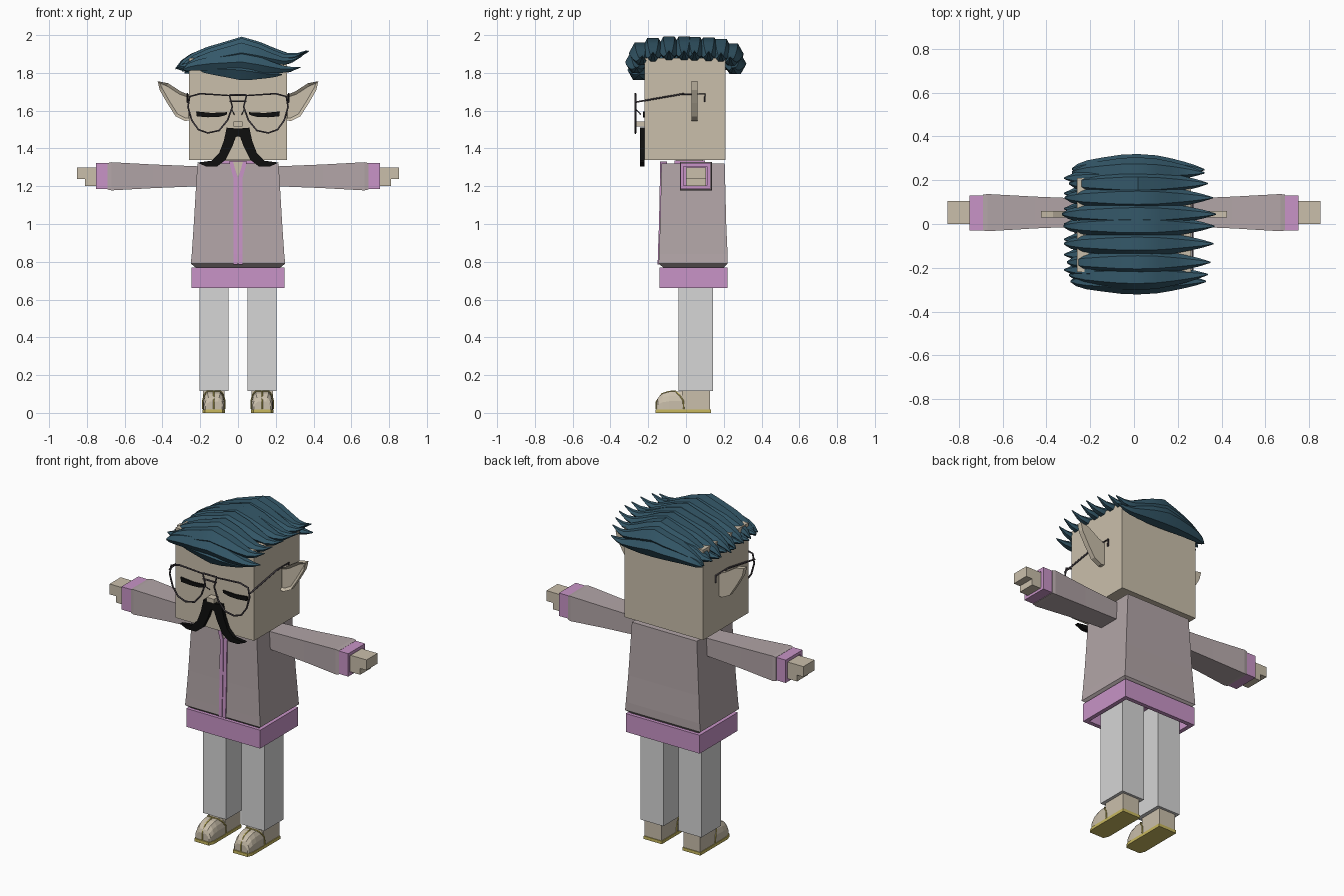
import bpy, bmesh, math
from mathutils import Vector

old = bpy.data.objects.get("Cube")
if old:
    bpy.data.objects.remove(old, do_unlink=True)


def material(name, rgb):
    # sRGB bytes to linear
    col = [((c / 255 + 0.055) / 1.055) ** 2.4 for c in rgb] + [1.0]
    m = bpy.data.materials.new(name)
    m.use_nodes = True
    m.diffuse_color = col
    m.node_tree.nodes["Principled BSDF"].inputs["Base Color"].default_value = col
    return m


SKIN = material("skin beige", (202, 191, 171))
COAT = material("jacket taupe", (178, 165, 167))
PINK = material("trim pink", (200, 148, 199))
WHITE = material("trouser white", (214, 214, 214))
HAIR = material("hair teal", (52, 88, 105))
BLACK = material("black", (14, 14, 14))
WIRE = material("wire grey", (72, 66, 72))
GOLD = material("sole yellow", (200, 184, 95))


def finish(name, bm, mat, mirror=False, smooth=False):
    bmesh.ops.recalc_face_normals(bm, faces=bm.faces)
    me = bpy.data.meshes.new(name)
    bm.to_mesh(me)
    bm.free()
    me.materials.append(mat)
    ob = bpy.data.objects.new(name, me)
    bpy.context.collection.objects.link(ob)
    if mirror:
        ob.modifiers.new("mirror", "MIRROR")
    if smooth:
        bpy.ops.object.select_all(action="DESELECT")
        ob.select_set(True)
        bpy.context.view_layer.objects.active = ob
        bpy.ops.object.shade_smooth_by_angle(angle=math.radians(35))
    return ob


def loft(name, rings, mat, **kw):
    """Skin a list of equal-sized point rings and cap both ends."""
    bm = bmesh.new()
    rows = [[bm.verts.new(p) for p in r] for r in rings]
    n = len(rows[0])
    for a, b in zip(rows, rows[1:]):
        for i in range(n):
            j = (i + 1) % n
            bm.faces.new((a[i], a[j], b[j], b[i]))
    bm.faces.new(rows[0])
    bm.faces.new(rows[-1])
    return finish(name, bm, mat, **kw)


def flat(z, x0, x1, y0, y1):
    return [(x0, y0, z), (x1, y0, z), (x1, y1, z), (x0, y1, z)]


def upright(x, y0, y1, z0, z1):
    return [(x, y0, z0), (x, y1, z0), (x, y1, z1), (x, y0, z1)]


def box(name, x, y, z, mat, **kw):
    return loft(name, [flat(z[0], *x, *y), flat(z[1], *x, *y)], mat, **kw)


def plate(name, pts, y0, y1, mat, **kw):
    return loft(name, [[(x, y, z) for x, z in pts] for y in (y0, y1)], mat, **kw)


def wire(name, pts, mat, radius=0.005, cyclic=False):
    cu = bpy.data.curves.new(name, "CURVE")
    cu.dimensions = "3D"
    cu.bevel_depth = radius
    cu.bevel_resolution = 1
    sp = cu.splines.new("POLY")
    sp.points.add(len(pts) - 1)
    for p, co in zip(sp.points, pts):
        p.co = (*co, 1)
    sp.use_cyclic_u = cyclic
    cu.materials.append(mat)
    ob = bpy.data.objects.new(name, cu)
    bpy.context.collection.objects.link(ob)


# Head, neck and nose
box("head", (-0.26, 0.26), (-0.22, 0.21), (1.34, 1.88), SKIN)
box("neck", (-0.09, 0.09), (-0.05, 0.09), (1.28, 1.35), SKIN)
box("nose", (-0.024, 0.024), (-0.262, -0.21), (1.515, 1.542), SKIN)

# Ears: pointed slabs with a recessed front
ear = plate("ears", [(0.25, 1.68), (0.30, 1.70), (0.37, 1.745), (0.425, 1.756), (0.415, 1.71),
                     (0.375, 1.64), (0.33, 1.57), (0.28, 1.545), (0.25, 1.55)],
            0.03, 0.06, SKIN, mirror=True)
bm = bmesh.new()
bm.from_mesh(ear.data)
front = [f for f in bm.faces if f.normal.y < -0.9]
bmesh.ops.inset_region(bm, faces=front, thickness=0.016, depth=0)
bmesh.ops.translate(bm, verts=front[0].verts, vec=(0, 0.012, 0))
bm.to_mesh(ear.data)
bm.free()

# Closed eyes and moustache
plate("closed_eyes", [(0.058, 1.592), (0.14, 1.588), (0.222, 1.596), (0.218, 1.57),
                      (0.16, 1.565), (0.10, 1.567), (0.06, 1.578)],
      -0.228, -0.219, BLACK, mirror=True)
plate("moustache", [(0, 1.505), (0.06, 1.51), (0.075, 1.44), (0.10, 1.375), (0.14, 1.335),
                    (0.215, 1.325), (0.17, 1.305), (0.11, 1.305), (0.065, 1.34),
                    (0.03, 1.41), (0.012, 1.46), (0, 1.465)],
      -0.243, -0.219, BLACK, mirror=True)

# Spectacles
rim = [(0.045, 1.68), (0.20, 1.69), (0.255, 1.675), (0.265, 1.62), (0.245, 1.55), (0.21, 1.50),
       (0.16, 1.482), (0.10, 1.495), (0.055, 1.55), (0.03, 1.62)]
for s, side in ((1, "left"), (-1, "right")):
    wire(side + "_rim", [(s * x, -0.268, z) for x, z in rim], WIRE, cyclic=True)
    wire(side + "_temple", [(s * 0.268, y, z) for y, z in
         ((-0.268, 1.645), (-0.02, 1.688), (0.10, 1.688), (0.10, 1.645))], WIRE)
    wire(side + "_nose_pad", [(s * 0.035, -0.268, 1.61), (s * 0.02, -0.24, 1.58)], WIRE, 0.003)
for z in (1.683, 1.65):
    wire("bridge", [(-0.045, -0.268, z), (0.045, -0.268, z)], WIRE)

# Jacket body, open hem band and collar
body = [(0.77, 0.225, -0.12, 0.20), (0.79, 0.25, -0.145, 0.22), (0.84, 0.245, -0.143, 0.22),
        (1.0, 0.234, -0.137, 0.213), (1.32, 0.215, -0.13, 0.205)]
loft("jacket_body", [flat(z, -w, w, a, b) for z, w, a, b in body], COAT)
loft("hem_band", [flat(z, -0.245 + t, 0.245 - t, -0.14 + t, 0.22 - t)
                  for z, t in ((0.77, 0), (0.66, 0), (0.66, 0.025), (0.76, 0.025))], PINK)
loft("collar", [flat(z, -0.12 + t, 0.12 - t, -0.06 + t, 0.10 - t)
                for z, t in ((1.30, 0), (1.336, 0), (1.336, 0.02), (1.31, 0.02))], PINK)

# Front placket, split collar edges and the neck showing between them
loft("placket", [flat(z, 0.0015, 0.023, y, y + 0.03)
                 for z, y in ((0.785, -0.150), (0.84, -0.149), (1.0, -0.143), (1.25, -0.138))],
     PINK, mirror=True)
plate("collar_edges", [(0.0015, 1.24), (0.023, 1.24), (0.048, 1.33), (0.026, 1.33)],
      -0.138, -0.10, PINK, mirror=True)
plate("throat", [(0, 1.25), (0.032, 1.33), (-0.032, 1.33)], -0.133, -0.10, SKIN)

# Arms, hollow cuffs and stepped hands
loft("sleeves", [upright(x, *r) for x, r in (
    (0.20, (-0.01, 0.115, 1.20, 1.305)), (0.45, (-0.02, 0.125, 1.19, 1.315)),
    (0.67, (-0.033, 0.137, 1.178, 1.327)), (0.69, (-0.03, 0.134, 1.182, 1.323)))],
    COAT, mirror=True)
loft("cuffs", [upright(x, -0.03 + t, 0.13 - t, 1.185 + t, 1.322 - t)
               for x, t in ((0.68, 0), (0.752, 0), (0.752, 0.018), (0.70, 0.018))],
     PINK, mirror=True)
box("hands", (0.69, 0.81), (0.0, 0.105), (1.20, 1.30), SKIN, mirror=True)
box("fingers", (0.80, 0.852), (0.0, 0.105), (1.238, 1.30), SKIN, mirror=True)

# Legs and shoes
box("trouser_legs", (0.05, 0.203), (-0.04, 0.143), (0.117, 0.78), WHITE, mirror=True)
box("heels", (0.072, 0.184), (-0.02, 0.128), (0.018, 0.118), SKIN, mirror=True)


def toe_ring(y, h, w):
    half = [(w, 0.015), (w, 0.55 * h), (w - 0.008, 0.8 * h), (w - 0.022, h)]
    return [(0.128 + x, y, z) for x, z in half] + [(0.128 - x, y, z) for x, z in half[::-1]]


loft("toe_caps", [toe_ring(*r) for r in (
    (-0.155, 0.06, 0.044), (-0.148, 0.08, 0.05), (-0.125, 0.102, 0.055),
    (-0.09, 0.112, 0.057), (-0.015, 0.115, 0.057))], SKIN, mirror=True)
loft("soles", [[(x, y, z) for x, y in (
    (0.068, 0.132), (0.188, 0.132), (0.188, -0.13), (0.175, -0.162), (0.081, -0.162),
    (0.068, -0.13))] for z in (0, 0.018)], GOLD, mirror=True)
for s in (1, -1):
    strap = [(-0.058, -0.012, 0.02), (-0.058, -0.015, 0.065), (-0.05, -0.035, 0.095),
             (-0.035, -0.055, 0.115)]
    strap += [(-x, y, z) for x, y, z in strap[::-1]]
    wire("shoe_strap", [(s * (0.128 + x), y, z) for x, y, z in strap], GOLD, 0.004)
    wire("shoe_seam", [(s * 0.128, y, z) for y, z in (
        (-0.157, 0.02), (-0.157, 0.06), (-0.127, 0.102), (-0.09, 0.113), (-0.055, 0.116))],
        GOLD, 0.004)


# Hair: faceted locks swept sideways, pointed at both ends
def lock(name, y, path, drop=0.0, arch=1.0, tilt=0.0, scale=1.0, bend=0.0):
    rings = []
    for x, z, w, h in path:
        cz = 1.86 + (z - 1.86) * arch - drop - tilt * x
        cy = y + bend * (1 - (x / 0.35) ** 2)
        ring = []
        for k in range(6):
            a = math.tau * (k + 0.5) / 6 + math.pi / 6
            ring.append((x * scale, cy + w * math.cos(a), cz + h * math.sin(a)))
        rings.append(ring)
    loft(name, rings, HAIR, smooth=True)


MAIN = [(-0.33, 1.825, 0.004, 0.005), (-0.30, 1.85, 0.022, 0.022), (-0.25, 1.875, 0.036, 0.032),
        (-0.17, 1.90, 0.046, 0.042), (-0.07, 1.92, 0.057, 0.052), (0.02, 1.938, 0.06, 0.062),
        (0.12, 1.92, 0.055, 0.05), (0.20, 1.90, 0.043, 0.035), (0.27, 1.886, 0.03, 0.022),
        (0.32, 1.892, 0.019, 0.014), (0.375, 1.917, 0.003, 0.003)]
TIP = [(-0.12, 1.89, 0.03, 0.025), (-0.21, 1.865, 0.034, 0.028),
       (-0.27, 1.835, 0.026, 0.022), (-0.32, 1.832, 0.003, 0.004)]

for y, drop, scale in ((-0.175, 0.008, 0.93), (-0.09, 0.0, 0.97), (-0.01, 0.0, 0.98),
                       (0.045, 0.002, 1.0), (0.12, 0.004, 0.96), (0.185, 0.012, 0.90)):
    lock("top_lock", y, MAIN, drop, scale=scale)
lock("front_upper_lock", -0.232, MAIN, 0.02, 0.85, scale=0.90, bend=-0.01)
lock("front_fringe", -0.262, MAIN, 0.04, 0.5, tilt=0.05, scale=0.88)
lock("front_low_fringe", -0.25, MAIN, 0.055, 0.15, tilt=0.06, scale=0.62)
lock("back_upper_lock", 0.235, MAIN, 0.025, 0.85, scale=0.86, bend=0.01)
lock("back_low_lock", 0.25, MAIN, 0.05, 0.5, tilt=0.03, scale=0.86, bend=0.01)
for i in range(7):
    lock("side_tip", -0.21 + 0.07 * i, TIP, 0.01 if i % 2 else 0.0)
